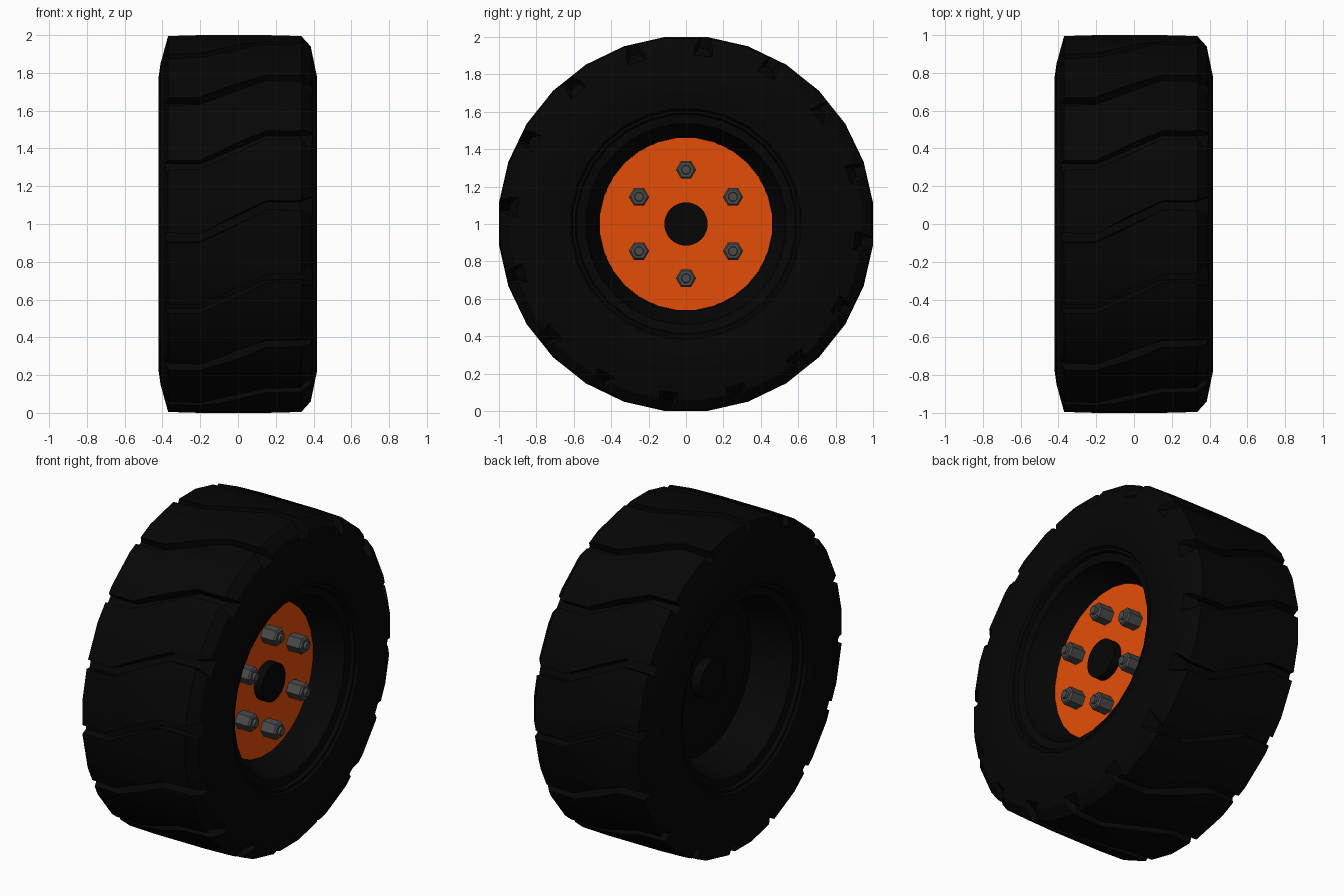
import bpy, bmesh, math
from math import sin, cos, pi, radians

if "Cube" in bpy.data.objects:
    bpy.data.objects.remove(bpy.data.objects["Cube"])

N = 28                      # sides of the wheel
GROOVES = 16
CZ = 1.0                    # axle height


def material(name, rgb):
    m = bpy.data.materials.new(name)
    m.diffuse_color = (*rgb, 1)
    m.use_nodes = True
    m.node_tree.nodes["Principled BSDF"].inputs["Base Color"].default_value = m.diffuse_color
    return m


BLACK = material("rubber black", (0.0018, 0.0018, 0.0018))
ORANGE = material("orange paint", (0.78, 0.076, 0.002))
STEEL = material("dark steel", (0.07, 0.07, 0.07))


def point(x, r, a):
    """Point at radius r; the angle runs from the front up over the top."""
    return (x, -r * cos(a), CZ + r * sin(a))


def finish(name, bm, mat, smooth=True):
    bmesh.ops.recalc_face_normals(bm, faces=bm.faces)
    me = bpy.data.meshes.new(name)
    bm.to_mesh(me)
    bm.free()
    ob = bpy.data.objects.new(name, me)
    bpy.context.collection.objects.link(ob)
    me.materials.append(mat)
    if smooth:
        shade(ob)
    return ob


def shade(ob):
    bpy.ops.object.select_all(action='DESELECT')
    ob.select_set(True)
    bpy.context.view_layer.objects.active = ob
    bpy.ops.object.shade_smooth_by_angle(angle=radians(25))


def lathe(name, profile, mat):
    """Spin a closed (x, radius) profile about the axle; radii are across flats."""
    bm = bmesh.new()
    k = 1 / cos(pi / N)
    rings = [[bm.verts.new(point(x, r * k, 2 * pi * (i + .5) / N)) for x, r in profile]
             for i in range(N)]
    n = len(profile)
    for i in range(N):
        a, b = rings[i], rings[(i + 1) % N]
        for j in range(n):
            bm.faces.new((a[j], a[(j + 1) % n], b[(j + 1) % n], b[j]))
    return finish(name, bm, mat)


# Tyre body
tyre = lathe("tyre", [
    (-0.37, 0.995), (-0.2, 1.0), (0.15, 1.0), (0.335, 0.995), (0.385, 0.94),
    (0.418, 0.78), (0.418, 0.70), (0.40, 0.615), (0.385, 0.605), (0.385, 0.59),
    (0.33, 0.57), (-0.33, 0.57), (-0.385, 0.59), (-0.385, 0.605),
    (-0.40, 0.615), (-0.42, 0.70), (-0.42, 0.78), (-0.41, 0.85)], BLACK)

# Tread groove cutters: (x, angle, half width, floor radius)
path = [(-0.46, 0, .028, .945), (-0.2, 0, .024, .947), (0.15, 10, .024, .947),
        (0.325, 10, .024, .945), (0.40, 10, .06, .90), (0.46, 10, .075, .88)]
bm = bmesh.new()
for g in range(GROOVES):
    base = radians(40.7) + 2 * pi * g / GROOVES
    sections = []
    for x, deg, w, floor in path:
        a = base + radians(deg)
        sections.append([bm.verts.new(point(x, r, a + s * w)) for r, s in
                         ((floor, -1), (floor, 1), (1.06, 1), (1.06, -1))])
    for p, q in zip(sections, sections[1:]):
        for j in range(4):
            bm.faces.new((p[j], p[(j + 1) % 4], q[(j + 1) % 4], q[j]))
    bm.faces.new(sections[0])
    bm.faces.new(sections[-1])
cutter = finish("groove_cutter", bm, BLACK, smooth=False)
cutter.hide_render = True

mod = tyre.modifiers.new("grooves", 'BOOLEAN')
mod.operation = 'DIFFERENCE'
mod.solver = 'EXACT'
mod.object = cutter
bpy.context.view_layer.objects.active = tyre
bpy.ops.object.modifier_apply(modifier=mod.name)
bpy.data.objects.remove(cutter)
shade(tyre)

# Black rim with lips, a tapered front well and a dished back
lathe("rim", [
    (0.365, 0.588), (0.355, 0.535), (0.29, 0.52), (0.185, 0.465),
    (0.17, 0.40), (-0.11, 0.40), (-0.11, 0.48), (-0.29, 0.52),
    (-0.355, 0.535), (-0.365, 0.588)], BLACK)

# Orange mounting plate
lathe("mounting_plate", [(0.192, 0.46), (0.192, 0.11), (0.172, 0.11), (0.172, 0.46)], ORANGE)


def drum(name, x0, x1, r0, r1, sides, mat, y=0.0, z=CZ):
    """Solid drum lying along x."""
    bm = bmesh.new()
    off = .5 if sides == N else 0
    ends = [[bm.verts.new((x, y + r * cos(2 * pi * (i + off) / sides),
                           z + r * sin(2 * pi * (i + off) / sides))) for i in range(sides)]
            for x, r in ((x0, r0), (x1, r1))]
    for i in range(sides):
        j = (i + 1) % sides
        bm.faces.new((ends[0][i], ends[0][j], ends[1][j], ends[1][i]))
    bm.faces.new(ends[0])
    bm.faces.new(ends[1])
    return finish(name, bm, mat)


# Back plate and the hub passing through the wheel
drum("back_plate", -0.12, 0.02, 0.42, 0.42, N, BLACK)
drum("hub", -0.18, 0.245, 0.116, 0.116, N, BLACK)

# Six lug nuts with chamfered ends and studs
for i in range(6):
    a = radians(90 + 60 * i)
    y, z = 0.29 * cos(a), CZ + 0.29 * sin(a)
    drum(f"lug_nut_{i+1}", 0.18, 0.28, 0.054, 0.054, 6, STEEL, y, z)
    drum(f"nut_chamfer_{i+1}", 0.28, 0.29, 0.054, 0.044, 6, STEEL, y, z)
    drum(f"stud_{i+1}", 0.275, 0.305, 0.028, 0.023, 12, STEEL, y, z)
